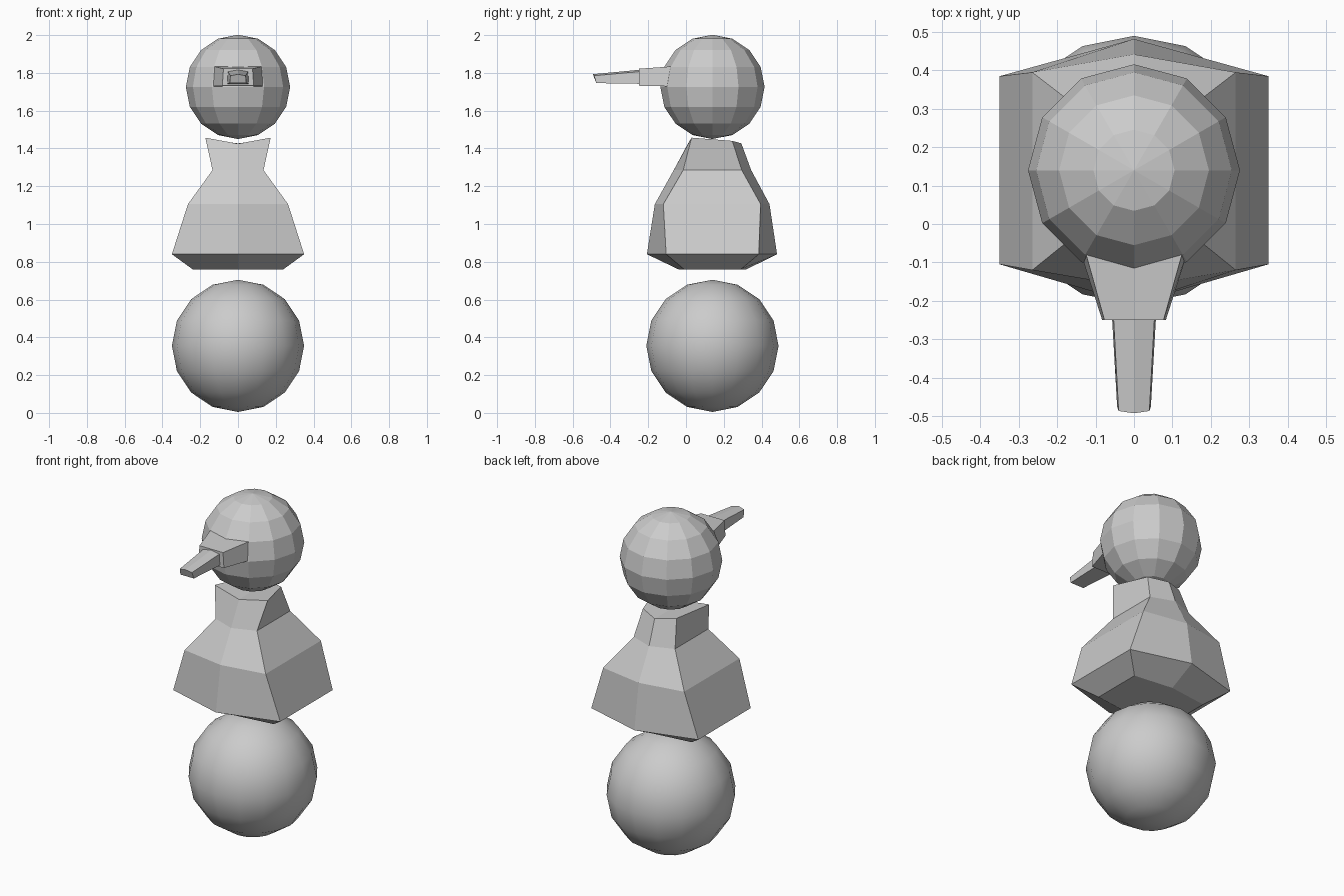
import bpy

if "Cube" in bpy.data.objects:
    bpy.data.objects.remove(bpy.data.objects["Cube"])

CY = 0.14  # shared vertical axis of the stacked parts


def add_object(name, verts, faces):
    mesh = bpy.data.meshes.new(name)
    mesh.from_pydata(verts, [], faces)
    mesh.validate()
    obj = bpy.data.objects.new(name, mesh)
    bpy.context.collection.objects.link(obj)
    # consistent outward normals
    bpy.context.view_layer.objects.active = obj
    bpy.ops.object.select_all(action='DESELECT')
    obj.select_set(True)
    bpy.ops.object.mode_set(mode='EDIT')
    bpy.ops.mesh.select_all(action='SELECT')
    bpy.ops.mesh.normals_make_consistent(inside=False)
    bpy.ops.object.mode_set(mode='OBJECT')
    return obj


def loft(name, sections):
    """Join hexagonal sections (start centre, right pair, end centre, left pair)."""
    n = 6
    verts = [v for s in sections for v in s]
    faces = []
    for k in range(len(sections) - 1):
        a, b = k * n, (k + 1) * n
        for i in range(n):
            j = (i + 1) % n
            faces.append((a + i, a + j, b + j, b + i))
    # caps are folded along the centre line
    for base in (0, len(verts) - n):
        faces.append((base, base + 1, base + 2, base + 3))
        faces.append((base, base + 3, base + 4, base + 5))
    return add_object(name, verts, faces)


def mirror_section(half):
    c0, p, q, c1 = half
    flip = lambda v: (-v[0], v[1], v[2])
    return [c0, p, q, c1, flip(q), flip(p)]


def sphere(name, radius, z, segments, rings, smooth):
    bpy.ops.mesh.primitive_uv_sphere_add(segments=segments, ring_count=rings,
                                         radius=radius, location=(0, CY, z))
    obj = bpy.context.object
    obj.name = name
    if smooth:
        bpy.ops.object.shade_smooth()
    return obj


# Base ball and faceted head
sphere("base_ball", 0.35, 0.355, 16, 8, True)
sphere("head", 0.276, 1.726, 12, 8, False)

# Torso: z, half width, front centre y, front corner y, back corner y, back centre y
torso_rings = [
    (0.76, 0.24, -0.04, -0.01, 0.29, 0.32),
    (0.84, 0.35, -0.207, -0.105, 0.385, 0.482),
    (1.105, 0.265, -0.165, -0.12, 0.395, 0.442),
    (1.285, 0.135, -0.065, -0.015, 0.295, 0.345),
]
torso = [mirror_section([(0, fc, z), (x, fs, z), (x, bs, z), (0, bc, z)])
         for z, x, fc, fs, bs, bc in torso_rings]
# flared collar with a dipped centre
torso.append(mirror_section([(0, 0.01, 1.425), (0.173, 0.03, 1.457),
                             (0.11, 0.245, 1.44), (0, 0.293, 1.427)]))
loft("torso", torso)


# Beak: y, half width top, half width bottom, z bottom, z top, ridge rise, forward lean
def beak_section(y, xt, xb, zb, zt, ridge, lean):
    return mirror_section([(0, y, zb), (xb, y, zb), (xt, y - lean, zt),
                           (0, y - lean * 1.5, zt + ridge)])


loft("beak_root", [beak_section(-0.05, 0.133, 0.147, 1.728, 1.836, 0, 0),
                   beak_section(-0.25, 0.077, 0.083, 1.732, 1.822, 0, 0)])
loft("beak_tip", [beak_section(-0.23, 0.054, 0.058, 1.742, 1.808, 0.01, 0),
                  beak_section(-0.475, 0.04, 0.044, 1.746, 1.785, 0.008, 0.012)])
